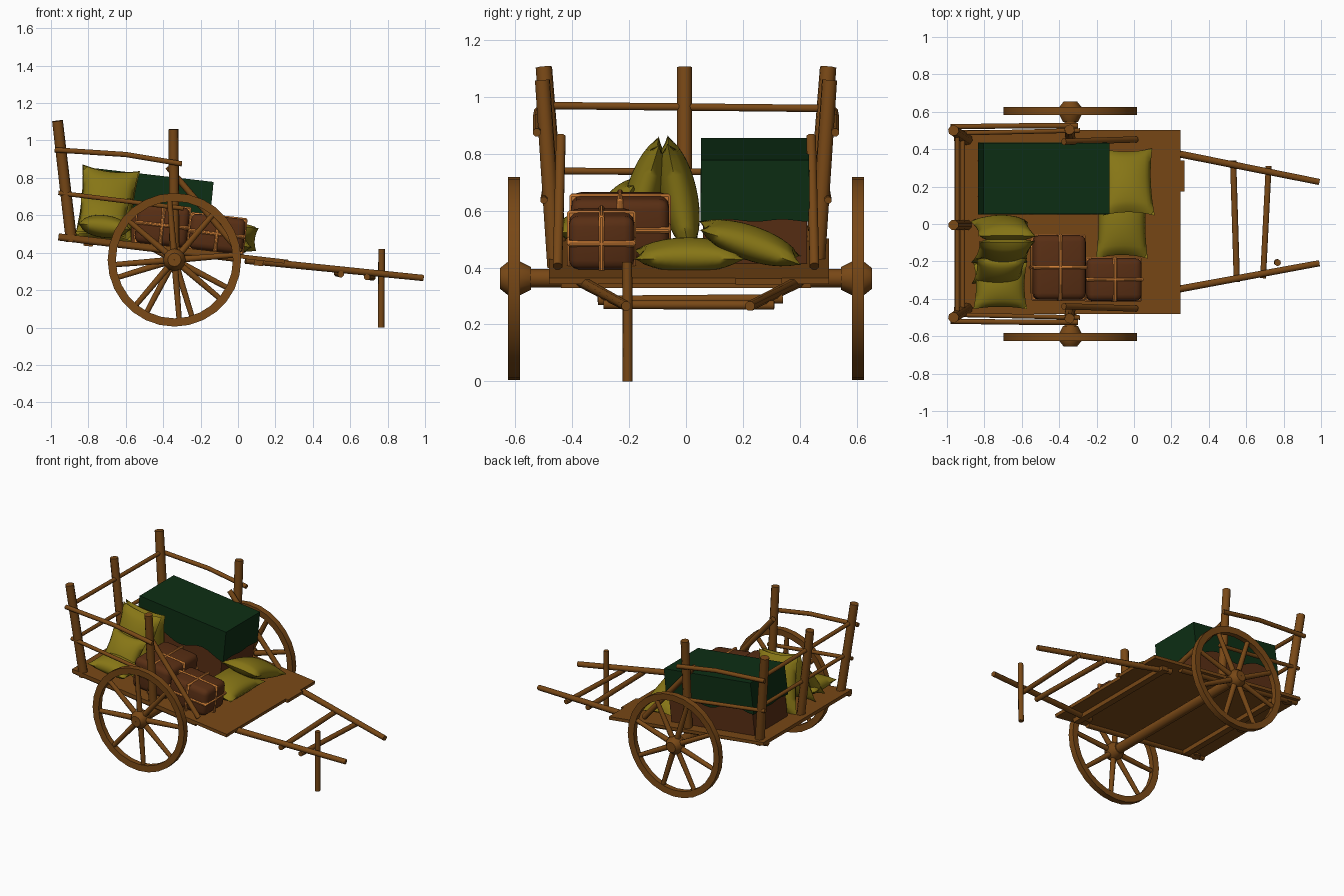
import bpy, bmesh, math
from mathutils import Vector, Matrix

if "Cube" in bpy.data.objects:
    bpy.data.objects.remove(bpy.data.objects["Cube"])

SLOPE = 0.115
TILT = math.atan(SLOPE)


def material(name, rgb):
    m = bpy.data.materials.new(name)
    m.use_nodes = True
    m.diffuse_color = (*rgb, 1)
    m.node_tree.nodes["Principled BSDF"].inputs["Base Color"].default_value = (*rgb, 1)
    return m


WOOD = material("cart wood", (0.19, 0.065, 0.008))
SACK = material("sack yellow", (0.24, 0.18, 0.008))
CLOTH = material("dark green cloth", (0.004, 0.028, 0.007))
LEATHER = material("bundle brown", (0.1, 0.028, 0.007))
STRAP = material("strap orange", (0.6, 0.2, 0.035))


def bed_z(x):
    return 0.393 - SLOPE * x


def finish(bm, name, mat, matrix=None, smooth=40):
    bmesh.ops.recalc_face_normals(bm, faces=bm.faces)
    mesh = bpy.data.meshes.new(name)
    bm.to_mesh(mesh)
    bm.free()
    mesh.materials.append(mat)
    ob = bpy.data.objects.new(name, mesh)
    bpy.context.collection.objects.link(ob)
    if matrix:
        ob.matrix_world = matrix
    bpy.ops.object.select_all(action="DESELECT")
    ob.select_set(True)
    bpy.context.view_layer.objects.active = ob
    bpy.ops.object.shade_smooth_by_angle(angle=math.radians(smooth))
    return ob


def place(x, y, z, lean=0.0):
    return Matrix.Translation((x, y, z)) @ Matrix.Rotation(TILT, 4, "Y") @ Matrix.Rotation(lean, 4, "X")


def skin_rings(bm, rings, closed=False):
    n = len(rings[0])
    pairs = list(zip(rings, rings[1:]))
    if closed:
        pairs.append((rings[-1], rings[0]))
    for a, b in pairs:
        for i in range(n):
            j = (i + 1) % n
            bm.faces.new((a[i], a[j], b[j], b[i]))


def pole(name, points, r, taper=1.0, sides=8):
    """Rough round timber following a few points."""
    pts = [Vector(p) for p in points]
    rot = (pts[-1] - pts[0]).to_track_quat("Z", "Y")
    bm = bmesh.new()
    rings = []
    for k, p in enumerate(pts):
        rad = r * (1 + (taper - 1) * k / (len(pts) - 1))
        angles = [(i + 0.5) * math.tau / sides for i in range(sides)]
        rings.append([bm.verts.new(p + rot @ Vector((rad * math.cos(a), rad * math.sin(a), 0))) for a in angles])
    skin_rings(bm, rings)
    bm.faces.new(rings[0])
    bm.faces.new(rings[-1])
    return finish(bm, name, WOOD, smooth=50)


def box(name, size, mat, matrix, bevel=0.0, segments=1):
    bm = bmesh.new()
    bmesh.ops.create_cube(bm, size=1)
    bmesh.ops.scale(bm, vec=size, verts=bm.verts)
    if bevel:
        bmesh.ops.bevel(bm, geom=bm.edges, offset=bevel, segments=segments, profile=0.5, affect="EDGES")
    return finish(bm, name, mat, matrix)


def lathe(name, profile, matrix, steps=28):
    """Closed (radius, y) outline turned around the y axis."""
    bm = bmesh.new()
    rings = []
    for s in range(steps):
        a = s * math.tau / steps
        rings.append([bm.verts.new((r * math.cos(a), y, r * math.sin(a))) for r, y in profile])
    skin_rings(bm, rings, closed=True)
    return finish(bm, name, WOOD, matrix)


def pillow(name, matrix, half_x, half_y, thick):
    """Stuffed sack with pinched seams and pointed corners."""
    bm = bmesh.new()
    for side in (-1, 1):
        made = bmesh.ops.create_grid(bm, x_segments=14, y_segments=14, size=1)["verts"]
        for v in made:
            u, w = v.co.x, v.co.y
            puff = max(0, (1 - u * u) * (1 - w * w)) ** 0.5
            v.co = (half_x * u * (1 - 0.1 * (1 - w * w)),
                    half_y * w * (1 - 0.1 * (1 - u * u)), side * thick * puff)
    bmesh.ops.remove_doubles(bm, verts=bm.verts, dist=0.0005)
    return finish(bm, name, SACK, matrix, smooth=70)


def bundle(name, x, y, size):
    """Soft package tied with a strap around each axis."""
    sx, sy, sz = size
    m = place(x, y, bed_z(x) + sz / 2)
    box(name, size, LEATHER, m, 0.035, 3)
    for label, axis in (("cross", 0), ("long", 1), ("level", 2)):
        band = [s + 0.012 for s in size]
        band[axis] = 0.022
        box(name + "_" + label + "_strap", band, STRAP, m @ Matrix.Translation((0, 0, 0)), 0.008)


# Bed: planks, cross beams, side beams
for i in range(6):
    y = -0.4 + i * 0.164
    extra = 0.02 if i == 4 else 0
    x = -0.355 + extra / 2
    box("bed_plank", (1.215 + extra, 0.165, 0.022), WOOD, place(x, y, bed_z(x) - 0.011))
for x in (-0.8, 0.11):
    box("bed_cross_beam", (0.05, 0.88, 0.03), WOOD, place(x, 0, bed_z(x) - 0.035))
for y in (-0.46, 0.46):
    pole("bed_side_beam", [(-0.96, y, bed_z(-0.96) - 0.02), (0, y, bed_z(0) - 0.025)], 0.02)

# Axle and wheels
AX, AZ = -0.34, 0.362
pole("axle", [(AX, -0.6, AZ), (AX, 0.6, AZ)], 0.035)
for s, turn in ((-1, 0.08), (1, 0.3)):
    m = Matrix.Translation((AX, s * 0.605, AZ))
    lathe("wheel_rim", [(0.313, -0.018), (0.357, -0.021), (0.357, 0.021), (0.313, 0.018)], m)
    lathe("wheel_hub", [(0.001, -0.06 * s), (0.04, -0.06 * s), (0.06, -0.02 * s), (0.06, 0.02 * s),
                        (0.036, 0.05 * s), (0.001, 0.05 * s)], m, 12)
    for k in range(8):
        a = turn + k * math.tau / 8
        d = Vector((math.cos(a), 0, math.sin(a)))
        c = m.translation
        pole("wheel_spoke", [c + d * 0.04, c + d * 0.325], 0.019, 0.8)

# Posts, braces and side rails
for s in (-1, 1):
    pole("rear_corner_post", [(-0.89, s * 0.45, 0.46), (-0.965, s * 0.5, 1.105)], 0.031, 0.95)
    pole("side_post", [(AX, s * 0.46, 0.4), (AX - 0.005, s * 0.505, 1.06)], 0.029, 0.95)
    pole("post_brace", [(-0.375, s * 0.44, 0.86), (0.01, s * 0.452, 0.405)], 0.018)
    pole("upper_side_rail", [(-0.98, s * 0.52, 0.95), (-0.6, s * 0.525, 0.925), (-0.3, s * 0.525, 0.875)], 0.015)
    pole("lower_side_rail", [(-0.96, s * 0.485, 0.72), (-0.29, s * 0.5, 0.637)], 0.013)
pole("rear_middle_post", [(-0.89, -0.005, 0.46), (-0.965, -0.005, 1.105)], 0.028)
pole("upper_rear_rail", [(-0.945, -0.47, 0.97), (-0.945, 0.48, 0.96)], 0.014)
pole("lower_rear_rail", [(-0.915, -0.47, 0.74), (-0.915, 0.47, 0.735)], 0.013)

# Pulling shafts, their cross bars and the prop leg
pole("left_shaft", [(0.04, 0.415, 0.36), (0.99, 0.225, 0.265)], 0.021, 0.85)
pole("right_shaft", [(0.04, -0.385, 0.36), (0.99, -0.21, 0.265)], 0.021, 0.85)
pole("rear_shaft_bar", [(0.53, 0.34, 0.29), (0.55, -0.31, 0.285)], 0.018)
pole("front_shaft_bar", [(0.72, 0.31, 0.268), (0.69, -0.29, 0.27)], 0.017)
pole("prop_leg", [(0.765, -0.205, 0.0), (0.768, -0.207, 0.42)], 0.018)

# Chest with a draped cloth
CX, CY = -0.51, 0.243
CHEST = place(CX, CY, bed_z(CX))
box("chest", (0.655, 0.365, 0.35), LEATHER, CHEST @ Matrix.Translation((0, 0, 0.175)))


def draped_cloth(hx, hy, top, hem, steps=16):
    bm = bmesh.new()
    corners = [(-hx, -hy), (hx, -hy), (hx, hy), (-hx, hy)]
    low, high = [], []
    for c in range(4):
        a, b = Vector(corners[c]), Vector(corners[(c + 1) % 4])
        wave = 0.045 if c % 2 == 0 else 0.008
        for k in range(steps):
            t = k / steps
            p = a.lerp(b, t)
            z = hem + wave * (1 - math.cos(t * 2 * math.tau)) / 2
            low.append(bm.verts.new((p.x, p.y, z)))
            high.append(bm.verts.new((p.x * 0.99, p.y * 0.99, top)))
    skin_rings(bm, [low, high])
    bm.faces.new(high)
    return finish(bm, "chest_cloth", CLOTH, CHEST)


draped_cloth(0.343, 0.192, 0.368, 0.15)

# Strapped bundles
bundle("large_bundle", -0.405, -0.232, (0.28, 0.345, 0.215))
bundle("small_bundle", -0.112, -0.297, (0.295, 0.23, 0.19))

# Sacks: three leaning, one flat behind, two in front
pillow("leaning_sack_inner", place(-0.7, -0.025, 0.655, 1.77), 0.155, 0.205, 0.065)
pillow("leaning_sack_middle", place(-0.7, -0.15, 0.665, 1.28), 0.15, 0.195, 0.06)
pillow("leaning_sack_outer", place(-0.72, -0.25, 0.6, 1.0), 0.135, 0.125, 0.055)
pillow("flat_rear_sack", place(-0.715, -0.33, 0.54), 0.145, 0.125, 0.06)
pillow("flat_front_sack", place(-0.065, 0.01, 0.445), 0.14, 0.195, 0.06)
pillow("tilted_front_sack", place(-0.035, 0.225, 0.487, -0.33), 0.14, 0.19, 0.06)
